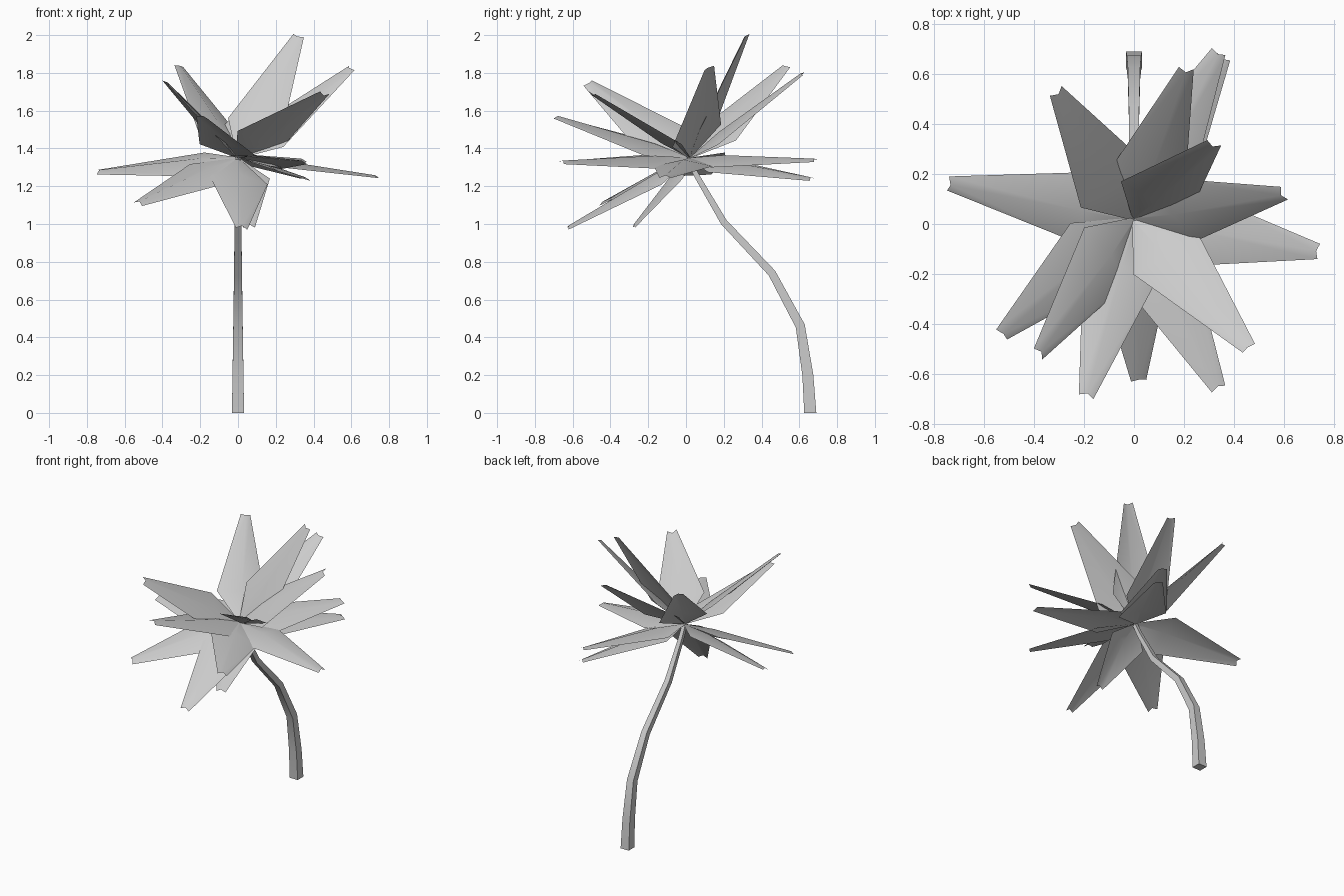
import bpy, bmesh, math
from mathutils import Vector

if "Cube" in bpy.data.objects:
    bpy.data.objects.remove(bpy.data.objects["Cube"])

grey = bpy.data.materials.new("light_grey")
grey.diffuse_color = (0.6, 0.6, 0.6, 1)
grey.use_nodes = True
grey.node_tree.nodes["Principled BSDF"].inputs["Base Color"].default_value = grey.diffuse_color


def finish(name, bm, angle):
    mesh = bpy.data.meshes.new(name)
    bm.to_mesh(mesh)
    bm.free()
    obj = bpy.data.objects.new(name, mesh)
    bpy.context.collection.objects.link(obj)
    mesh.materials.append(grey)
    bpy.ops.object.select_all(action='DESELECT')
    obj.select_set(True)
    bpy.context.view_layer.objects.active = obj
    bpy.ops.object.shade_smooth_by_angle(angle=math.radians(angle))
    return obj


# Curved tapering square trunk: (y, z, half width)
path = [(0.658, 0, 0.032), (0.645, 0.2, 0.029), (0.605, 0.46, 0.025),
        (0.455, 0.74, 0.021), (0.2, 1.01, 0.018), (0.06, 1.25, 0.014),
        (0.01, 1.35, 0.012)]
SIDES = 4
bm = bmesh.new()
rings = []
for i, (y, z, r) in enumerate(path):
    a, b = path[max(i - 1, 0)], path[min(i + 1, len(path) - 1)]
    t = Vector((0, b[0] - a[0], b[1] - a[1])).normalized()
    if i == 0:
        t = Vector((0, 0, 1))
    across = Vector((1, 0, 0))
    depth = t.cross(across)
    ring = []
    for k in range(SIDES):
        ang = 2 * math.pi * (k + 0.5) / SIDES
        p = Vector((0, y, z)) + r * math.sqrt(2) * (
            math.cos(ang) * across + math.sin(ang) * depth)
        ring.append(bm.verts.new(p))
    rings.append(ring)
for lo, hi in zip(rings, rings[1:]):
    for k in range(SIDES):
        n = (k + 1) % SIDES
        bm.faces.new((lo[k], lo[n], hi[n], hi[k]))
bm.faces.new(rings[0][::-1])
bm.faces.new(rings[-1])
bmesh.ops.recalc_face_normals(bm, faces=bm.faces)
finish("trunk", bm, 65)

# Fronds: tip position, and an optional sideways direction for rolled ones
CROWN = Vector((0, 0.02, 1.35))
fronds = [
    ((-0.31, 0.53, 1.84), (0.25, 0.2, -0.06)),
    ((0.21, 0.62, 1.80), (0.62, -0.21, -0.25)),
    ((0.32, 0.32, 2.0), (0.31, -0.12, -0.1)),
    ((0.60, 0.12, 1.83), (0.16, -0.3, -0.14)),
    ((0.34, 0.69, 1.34), (0.68, -0.34, -0.15)),
    ((0.36, 0.67, 1.24), (0.68, -0.34, -0.15)),
    ((-0.745, 0.16, 1.28), (0, 0.24, 0.1)),
    ((0.74, -0.11, 1.25), None),
    ((-0.53, -0.445, 1.11), (-0.46, 0.53, 0.25)),
    ((-0.38, -0.52, 1.75), (-0.22, 0.38, 0.18)),
    ((-0.19, -0.69, 1.57), (-0.7, 0.19, 0.15)),
    ((0.02, -0.63, 0.98), (-0.63, 0, 0.15)),
    ((0.06, -0.28, 0.985), None),
    ((0.34, -0.66, 1.33), (-0.66, -0.34, 0.18)),
    ((0.46, -0.50, 1.69), (0.24, 0.14, -0.05)),
]


def make_frond(tip, side):
    tip = Vector(tip)
    d = tip - CROWN
    length = d.length
    d.normalize()
    side = Vector(side) if side else Vector((d.y, -d.x, 0))
    side = (side - d * side.dot(d)).normalized()
    up = side.cross(d)
    bm = bmesh.new()
    rows = []
    # distance along, half width, ridge height, ridge setback
    for t, w, h, back in ((0, 0.008, 0.002, 0), (0.27, 0.158, 0.035, 0),
                          (1, 0.031, 0.012, 0.012)):
        c = CROWN + d * length * t
        rows.append([bm.verts.new(c - side * w - up * h * 0.5),
                     bm.verts.new(c + up * h * 0.5 - d * back),
                     bm.verts.new(c + side * w - up * h * 0.5)])
    for a, b in zip(rows, rows[1:]):
        for k in range(2):
            bm.faces.new((a[k], a[k + 1], b[k + 1], b[k]))
    finish("frond", bm, 60)


for tip, side in fronds:
    make_frond(tip, side)
